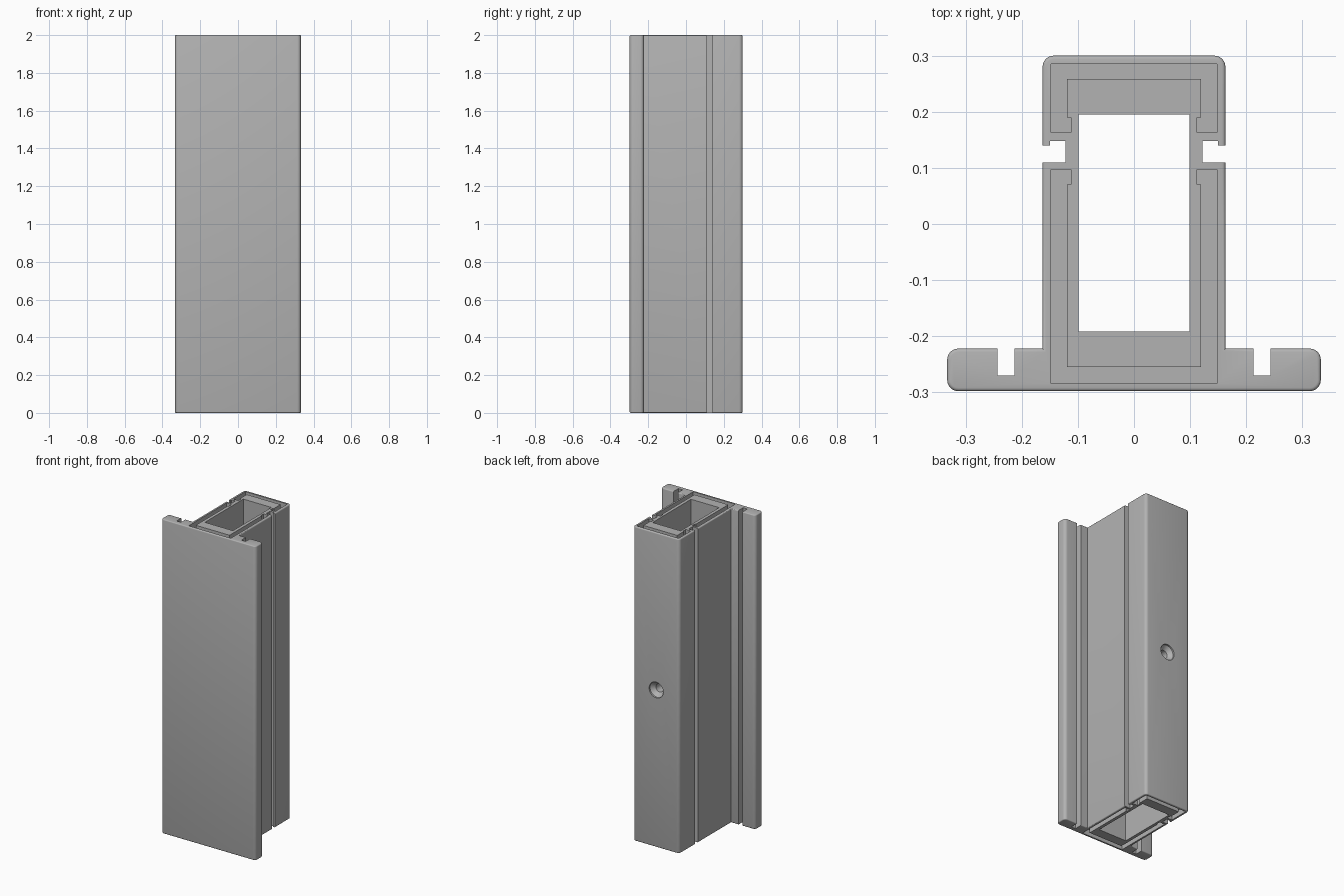
import bpy, bmesh, math
from mathutils import Vector

HEIGHT = 2.0
GROOVE = 0.04

cube = bpy.data.objects.get("Cube")
if cube:
    bpy.data.objects.remove(cube, do_unlink=True)

grey = bpy.data.materials.new("plain grey")
grey.use_nodes = True
grey.diffuse_color = (0.45, 0.45, 0.45, 1)
grey.node_tree.nodes["Principled BSDF"].inputs["Base Color"].default_value = (0.45, 0.45, 0.45, 1)


def add_object(name, bm):
    bmesh.ops.recalc_face_normals(bm, faces=bm.faces)
    mesh = bpy.data.meshes.new(name)
    bm.to_mesh(mesh)
    bm.free()
    mesh.materials.append(grey)
    obj = bpy.data.objects.new(name, mesh)
    bpy.context.collection.objects.link(obj)
    return obj


def prism(points, z0, z1):
    """Extrude a closed outline upwards."""
    bm = bmesh.new()
    face = bm.faces.new([bm.verts.new((x, y, z0)) for x, y in points])
    made = bmesh.ops.extrude_face_region(bm, geom=[face])["geom"]
    top = [v for v in made if isinstance(v, bmesh.types.BMVert)]
    bmesh.ops.translate(bm, verts=top, vec=(0, 0, z1 - z0))
    return bm


def mirrored(half):
    return half + [(-p[0], *p[1:]) for p in reversed(half)]


def rounded(corners, steps=6):
    """Replace each (x, y, radius) corner of a right-angled outline by an arc."""
    out = []
    for i, (x, y, r) in enumerate(corners):
        p = Vector((x, y))
        if r == 0:
            out.append((x, y))
            continue
        a = (Vector(corners[i - 1][:2]) - p).normalized() * r
        b = (Vector(corners[(i + 1) % len(corners)][:2]) - p).normalized() * r
        for k in range(steps + 1):
            t = math.pi / 2 * k / steps
            out.append(tuple(p + a * (1 - math.sin(t)) + b * (1 - math.cos(t))))
    return out


def cut(body, bm):
    cutter = add_object("cutter", bm)
    cutter.hide_render = True
    mod = body.modifiers.new("cut", 'BOOLEAN')
    mod.operation = 'DIFFERENCE'
    mod.solver = 'EXACT'
    mod.object = cutter
    bpy.context.view_layer.objects.active = body
    bpy.ops.object.modifier_apply(modifier=mod.name)
    bpy.data.objects.remove(cutter, do_unlink=True)


# Extruded body: wide front plate with a post behind it, ends softly rounded
half = [(0.333, -0.298, 0.02), (0.333, -0.222, 0.02), (0.163, -0.222, 0), (0.163, 0.3, 0.02)]
bm = prism(rounded(mirrored(half)), 0, HEIGHT)
rim = [e for e in bm.edges if abs(e.verts[0].co.z - e.verts[1].co.z) < 0.001]
bmesh.ops.bevel(bm, geom=rim, offset=0.006, segments=3, profile=0.5, affect='EDGES')
body = add_object("extruded_post", bm)

# Hollow core
cut(body, prism(mirrored([(0.099, -0.192), (0.099, 0.195)]), -0.1, HEIGHT + 0.1))

# Side slots with an undercut lip, and slots in the back of the plate
side_slot = [(0.2, 0.11), (0.122, 0.11), (0.122, 0.148), (0.15, 0.148), (0.15, 0.14), (0.2, 0.14)]
plate_slot = [(0.213, -0.2), (0.213, -0.27), (0.243, -0.27), (0.243, -0.2)]
for slot in (side_slot, plate_slot):
    for s in (1, -1):
        cut(body, prism([(s * x, y) for x, y in slot], -0.1, HEIGHT + 0.1))

# Hooked channels sunk in both ends, one around the front and one around the back
front_outer = [(0.148, -0.284), (0.148, 0.097), (0.112, 0.097), (0.112, 0.07), (0.119, 0.07), (0.119, -0.255)]
back_outer = [(0.148, 0.285), (0.148, 0.163), (0.112, 0.163), (0.112, 0.19), (0.119, 0.19), (0.119, 0.258)]
for channel in (front_outer, back_outer):
    # outer side, then the mirrored hook back round to the start
    loop = mirrored(channel)
    for z0, z1 in ((-0.1, GROOVE), (HEIGHT - GROOVE, HEIGHT + 0.1)):
        cut(body, prism(loop, z0, z1))

# Countersunk screw hole through the back wall
bm = bmesh.new()
profile = [(0, 0.1), (0.026, 0.1), (0.026, 0.265), (0.05, 0.29), (0.05, 0.35), (0, 0.35)]
verts = [bm.verts.new((r, y, HEIGHT / 2)) for r, y in profile]
edges = [bm.edges.new(pair) for pair in zip(verts, verts[1:])]
bmesh.ops.spin(bm, geom=verts + edges, cent=(0, 0, HEIGHT / 2), axis=(0, 1, 0),
               angle=math.tau, steps=32, use_duplicate=False)
bmesh.ops.remove_doubles(bm, verts=bm.verts, dist=0.0005)
cut(body, bm)

# Smooth the rounded corners, keep the profile edges crisp
bpy.ops.object.select_all(action='DESELECT')
body.select_set(True)
bpy.context.view_layer.objects.active = body
bpy.ops.object.shade_smooth_by_angle(angle=math.radians(32))
